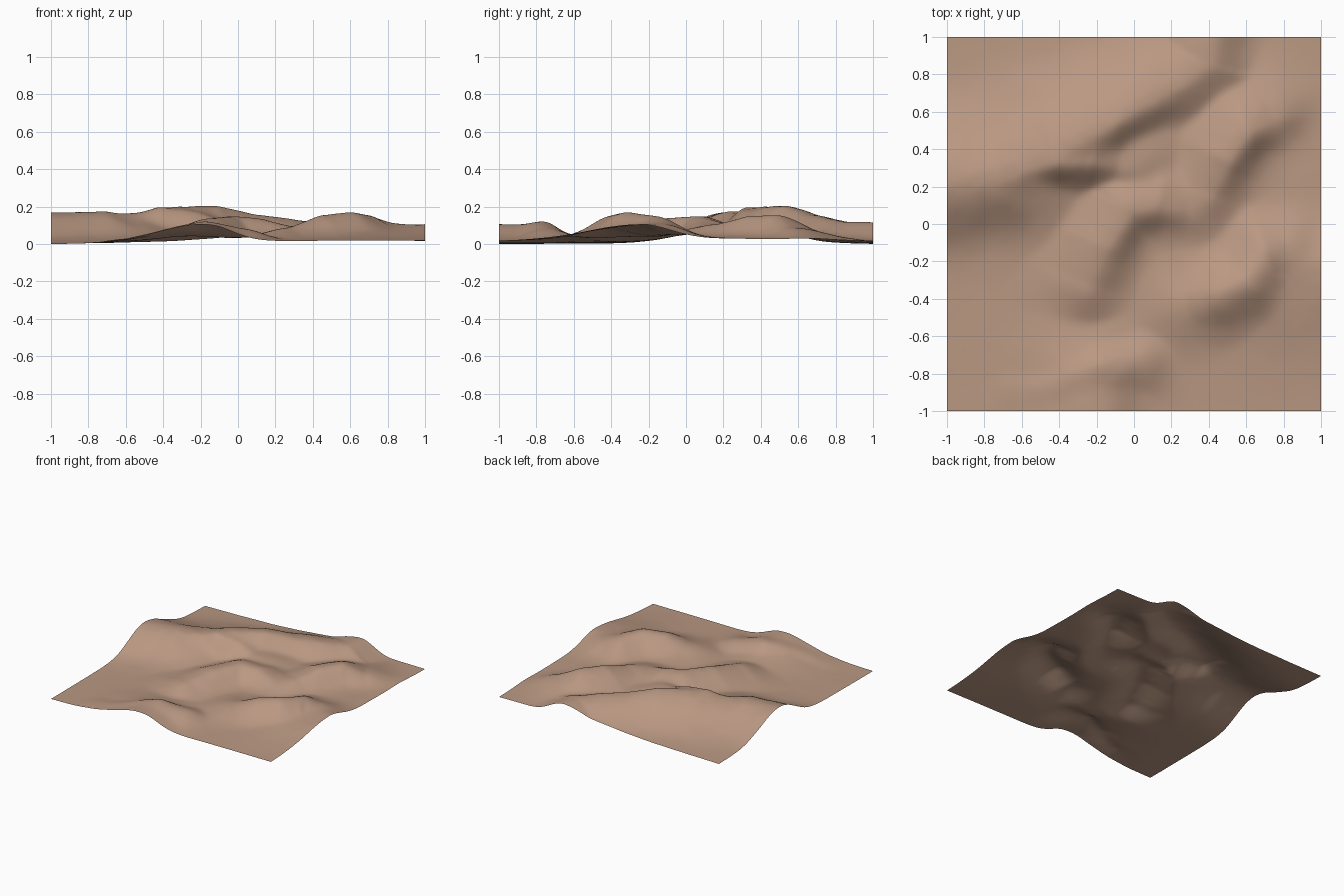
import bpy
import bmesh
import math
from mathutils import Vector, noise

if "Cube" in bpy.data.objects:
    bpy.data.objects.remove(bpy.data.objects["Cube"], do_unlink=True)

RESOLUTION = 140

# Each ridge: crest points (x, y, height), width of the left slope, width of the right slope
RIDGES = [
    # long northern ridge: west and middle stretches, then the offset eastern one
    ([(-1.1, .19, .17), (-.72, .25, .172), (-.58, .28, .145)], .33, .26),
    ([(-.55, .29, .15), (-.42, .32, .195), (-.22, .34, .175), (-.08, .31, .125)], .36, .14),
    ([(-.3, .45, .19), (-.12, .53, .205), (.08, .65, .165), (.25, .73, .14), (.4, .84, .12), (.45, 1.1, .115)],
     .28, .15),
    # central crooked ridge
    ([(-.22, -.33, .1), (-.14, -.13, .14), (-.03, .07, .15), (.13, .1, .135), (.3, .08, .09)], .22, .13),
    # eastern ridge
    ([(.42, .16, .105), (.5, .33, .15), (.62, .49, .155), (.76, .57, .09)], .23, .12),
    # southeastern ridge and its broad shoulder running off the east side
    ([(.28, -.42, .09), (.45, -.37, .155), (.6, -.3, .17), (.7, -.16, .15), (.82, -.13, .11)], .16, .2),
    ([(.8, -.22, .1), (1.1, -.24, .112)], .2, .38),
    # southern ridge and its spur to the front edge
    ([(-.6, -.9, .03), (-.36, -.85, .08), (-.17, -.76, .12), (.02, -.73, .085)], .12, .16),
    ([(-.17, -.85, .1), (-.19, -1.1, .113)], .19, .32),
]


def floor_height(x, y):
    """Gently domed valley floor, a little higher to the east."""
    return .006 * (1 + x) + .034 * math.exp(-(x - .3) ** 2 / .9 - y * y / .8)


def ridge_height(p, crest, left, right, floor):
    """Height a ridge adds above the floor, with a different slope on each side."""
    nearest = None
    for a, b in zip(crest, crest[1:]):
        start, step = Vector(a[:2]), Vector(b[:2]) - Vector(a[:2])
        t = min(1, max(0, (p - start).dot(step) / step.length_squared))
        offset = p - start - step * t
        if nearest is None or offset.length < nearest[0]:
            d = offset.length
            side = step.normalized().cross(offset) / max(d, 1e-6)
            nearest = d, side, a[2] + (b[2] - a[2]) * t
    d, side, height = nearest
    width = right + (left - right) * (1 + side) / 2
    return max(0, height - floor) * math.exp(-(d / width) ** 2)


def terrain_height(x, y):
    # bend the crests slightly so they wander naturally
    warp = noise.noise_vector(Vector((x * 4, y * 4, 1))) * .02
    p = Vector((x + warp.x, y + warp.y))
    floor = floor_height(x, y)
    parts = [ridge_height(p, *ridge, floor) for ridge in RIDGES]
    rise = sum(v ** 5 for v in parts) ** .2
    rough = noise.fractal(Vector((x * 5, y * 5, 3)), 1, 2, 4)
    return floor + rise + rough * (.001 + .03 * rise)


# Terrain sheet
bm = bmesh.new()
bmesh.ops.create_grid(bm, x_segments=RESOLUTION, y_segments=RESOLUTION, size=1)
for v in bm.verts:
    v.co.z = terrain_height(v.co.x, v.co.y)
for _ in range(3):
    bmesh.ops.smooth_vert(bm, verts=bm.verts, factor=.5, use_axis_z=True)
lowest = min(v.co.z for v in bm.verts)
for v in bm.verts:
    v.co.z -= lowest
for f in bm.faces:
    f.smooth = True

mesh = bpy.data.meshes.new("terrain")
bm.to_mesh(mesh)
bm.free()
terrain = bpy.data.objects.new("terrain", mesh)
bpy.context.collection.objects.link(terrain)

# Dry earth colour
earth = bpy.data.materials.new("dry_earth")
earth.use_nodes = True
colour = (.49, .315, .225, 1)
earth.diffuse_color = colour
earth.node_tree.nodes["Principled BSDF"].inputs["Base Color"].default_value = colour
mesh.materials.append(earth)
